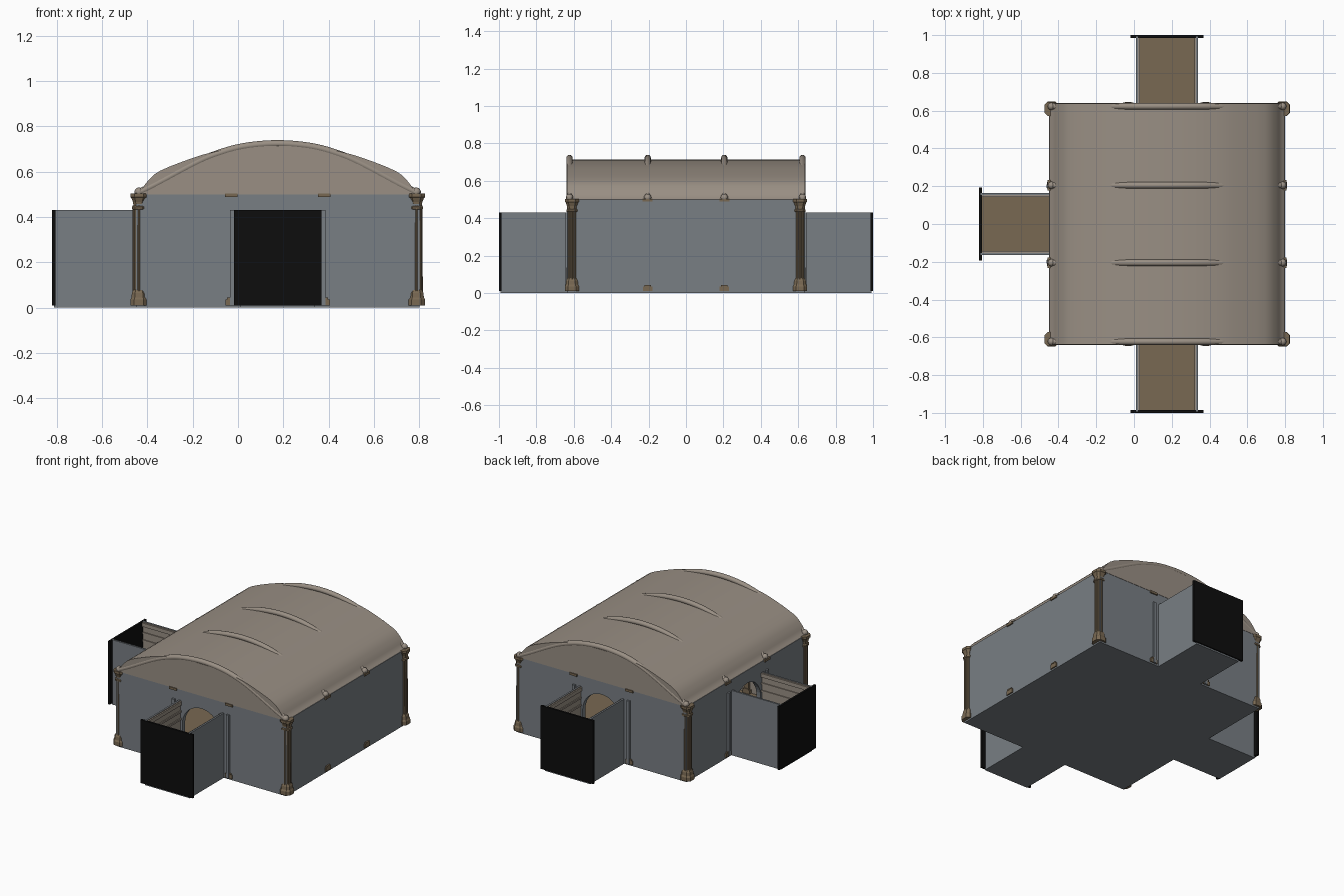
import bpy, bmesh, math
from mathutils import Matrix, Vector

if "Cube" in bpy.data.objects:
    bpy.data.objects.remove(bpy.data.objects["Cube"])

CX = 0.175            # hall centre in x
HX, HY = 0.625, 0.635 # hall half sizes
Z0, ZW = 0.01, 0.50   # floor and wall top
T = 0.03              # wall thickness


def mat(name, rgb):
    m = bpy.data.materials.new(name)
    m.diffuse_color = (*rgb, 1)
    m.use_nodes = True
    m.node_tree.nodes["Principled BSDF"].inputs["Base Color"].default_value = m.diffuse_color
    return m


SLATE = mat("slate", (0.19, 0.21, 0.23))
ROOF = mat("warm_stone", (0.32, 0.275, 0.23))
TAN = mat("tan_stone", (0.19, 0.14, 0.085))
BLACK = mat("black", (0.004, 0.004, 0.004))


def finish(name, bm, mats, smooth=False, xf=None):
    if xf is not None:
        bm.transform(xf)
    bmesh.ops.recalc_face_normals(bm, faces=bm.faces)
    me = bpy.data.meshes.new(name)
    bm.to_mesh(me)
    bm.free()
    ob = bpy.data.objects.new(name, me)
    bpy.context.collection.objects.link(ob)
    for m in mats:
        me.materials.append(m)
    if smooth:
        bpy.ops.object.select_all(action='DESELECT')
        ob.select_set(True)
        bpy.context.view_layer.objects.active = ob
        bpy.ops.object.shade_smooth_by_angle(angle=math.radians(35))
    return ob


def add_box(bm, lo, hi):
    c = [(a + b) / 2 for a, b in zip(lo, hi)]
    s = [b - a for a, b in zip(lo, hi)]
    return bmesh.ops.create_cube(bm, size=1, matrix=Matrix.Translation(c) @ Matrix.Diagonal((*s, 1)))


def box(name, lo, hi, m, xf=None):
    bm = bmesh.new()
    add_box(bm, lo, hi)
    return finish(name, bm, [m], xf=xf)


def prism(pts, y0, y1):
    """Extrude an (x, z) outline along y."""
    bm = bmesh.new()
    f = bm.faces.new([bm.verts.new((x, y0, z)) for x, z in pts])
    ext = bmesh.ops.extrude_face_region(bm, geom=[f])
    bmesh.ops.translate(bm, vec=(0, y1 - y0, 0),
                        verts=[g for g in ext["geom"] if isinstance(g, bmesh.types.BMVert)])
    return bm


def smooth_curve(keys, n):
    """Sample a mirrored arc through (distance, height) keys with a spline."""
    pts = [Vector((-d, z)) for d, z in keys] + [Vector((d, z)) for d, z in reversed(keys[:-1])]
    out = []
    for i in range(len(pts) - 1):
        p0, p1, p2, p3 = pts[max(i - 1, 0)], pts[i], pts[i + 1], pts[min(i + 2, len(pts) - 1)]
        for k in range(n):
            t = k / n
            out.append(0.5 * (2 * p1 + (p2 - p0) * t + (2 * p0 - 5 * p1 + 4 * p2 - p3) * t * t
                              + (3 * p1 - p0 - 3 * p2 + p3) * t ** 3))
    return out + [pts[-1]]


# Each wall is modelled facing -y, then turned into place
def side(angle, dist):
    return Matrix.Translation((CX, 0, 0)) @ Matrix.Rotation(angle, 4, 'Z') @ Matrix.Translation((0, -dist, 0))


SOUTH, NORTH = side(0, HY), side(math.pi, HY)
WEST, EAST = side(-math.pi / 2, HX), side(math.pi / 2, HX)


# Walls, three of them with an arched doorway
def wall(name, half, xf, door):
    pts = [(-half, Z0)]
    if door:
        r, spring = 0.14, 0.275
        pts += [(-r, Z0)]
        pts += [(-r * math.cos(math.pi * i / 20), spring + r * math.sin(math.pi * i / 20)) for i in range(21)]
        pts += [(r, Z0)]
    pts += [(half, Z0), (half, ZW), (-half, ZW)]
    bm = prism(pts, 0, T)
    bmesh.ops.recalc_face_normals(bm, faces=bm.faces)
    for f in bm.faces:
        f.material_index = 1 if f.normal.y > 0.9 else 0
    finish(name, bm, [SLATE, ROOF], xf=xf)


wall("front_wall", HX, SOUTH, True)
wall("back_wall", HX, NORTH, True)
wall("left_wall", HY, WEST, True)
wall("right_wall", HY, EAST, False)


# Floors: slate underneath, tan on top
def floor(name, lo, hi, xf=None):
    bm = bmesh.new()
    add_box(bm, lo, hi)
    for f in bm.faces:
        f.material_index = 1 if f.normal.z > 0.9 else 0
    finish(name, bm, [SLATE, TAN], xf=xf)


floor("hall_floor", (CX - HX, -HY, 0), (CX + HX, HY, 0.012))


# Open-topped porches with a black end panel
def porch(label, xf, length):
    w, t, top = 0.165, 0.012, 0.43
    floor(label + "_porch_floor", (-w, -length, 0), (w, 0, 0.012), xf)
    for s, tag in ((-1, "a"), (1, "b")):
        bm = bmesh.new()
        add_box(bm, (min(s * w, s * (w - t)), -length, Z0), (max(s * w, s * (w - t)), 0, top))
        for f in bm.faces:
            f.material_index = 1 if f.normal.x * s < -0.9 else 0
        finish(f"{label}_porch_wall_{tag}", bm, [SLATE, ROOF], xf=xf)
        # horizontal mouldings on the inner face
        bm = bmesh.new()
        for z, h, d in ((0.03, 0.04, 0.008), (0.30, 0.012, 0.006), (0.35, 0.012, 0.006), (0.40, 0.025, 0.009)):
            xs = sorted((s * (w - t), s * (w - t - d)))
            add_box(bm, (xs[0], -length, z), (xs[1], 0, z + h))
        finish(f"{label}_porch_moulding_{tag}", bm, [ROOF], xf=xf)
        # door jamb strip on the outer wall
        xs = sorted((s * 0.19, s * 0.21))
        box(f"{label}_door_jamb_{tag}", (xs[0], -0.012, Z0), (xs[1], 0, top), SLATE, xf)
    box(label + "_end_panel", (-0.193, -length - 0.008, Z0), (0.193, -length + 0.006, top), BLACK, xf)


porch("front", SOUTH, 0.357)
porch("back", NORTH, 0.357)
porch("left", WEST, 0.362)

# Vaulted roof
ROOF_KEYS = [(0.622, 0.50), (0.60, 0.52), (0.575, 0.556), (0.52, 0.603), (0.37, 0.662),
             (0.27, 0.689), (0.15, 0.707), (0, 0.713)]
profile = [(p.x + CX, p.y) for p in smooth_curve(ROOF_KEYS, 3)]
finish("vaulted_roof", prism(profile, -HY - 0.002, HY + 0.002), [ROOF], smooth=True)

# Arched ribs, partly sunk in the roof
RIB_KEYS = [(0.622, 0.503), (0.54, 0.543), (0.37, 0.634), (0.27, 0.677), (0.15, 0.710), (0, 0.723)]
rib_path = smooth_curve(RIB_KEYS, 6)
for i, y in enumerate((-0.623, -0.205, 0.205, 0.623)):
    bm = bmesh.new()
    rings = []
    for k, p in enumerate(rib_path):
        a, b = rib_path[max(k - 1, 0)], rib_path[min(k + 1, len(rib_path) - 1)]
        n = Vector((-(b - a).y, (b - a).x)).normalized()
        rings.append([bm.verts.new((CX + p.x + n.x * 0.016 * math.sin(q), y + 0.017 * math.cos(q),
                                    p.y + n.y * 0.016 * math.sin(q)))
                      for q in (math.tau * j / 12 for j in range(12))])
    for r0, r1 in zip(rings, rings[1:]):
        for j in range(12):
            bm.faces.new((r0[j], r0[(j + 1) % 12], r1[(j + 1) % 12], r1[j]))
    bm.faces.new(rings[0])
    bm.faces.new(rings[-1])
    # rounded rib feet
    for s in (-1, 1):
        bmesh.ops.create_uvsphere(bm, u_segments=12, v_segments=8, radius=0.02,
                                  matrix=Matrix.Translation((CX + s * 0.612, y, 0.51)))
    finish(f"roof_rib_{i}", bm, [ROOF], smooth=True)


# Clustered corner columns: stepped base, fluted shaft, flared capital
def stack(bm, x, y, levels, shape):
    rings = [[bm.verts.new((x + r * cx, y + r * cy, z)) for cx, cy in shape] for r, z in levels]
    n = len(shape)
    for a, b in zip(rings, rings[1:]):
        for j in range(n):
            bm.faces.new((a[j], a[(j + 1) % n], b[(j + 1) % n], b[j]))
    bm.faces.new(rings[0])
    bm.faces.new(rings[-1])


OCT = [(1, -.55), (1, .55), (.55, 1), (-.55, 1), (-1, .55), (-1, -.55), (-.55, -1), (.55, -1)]
ROUND = [(math.cos(math.tau * j / 10), math.sin(math.tau * j / 10)) for j in range(10)]
for sx in (-1, 1):
    for sy in (-1, 1):
        x, y = CX + sx * 0.612, sy * 0.610
        bm = bmesh.new()
        stack(bm, x, y, [(.038, Z0), (.038, .035), (.033, .045), (.031, .065), (.024, .08)], OCT)
        stack(bm, x, y, [(.023, .07), (.021, .45)], ROUND)
        for q in range(8):
            a = math.tau * q / 8
            stack(bm, x + .021 * math.cos(a), y + .021 * math.sin(a), [(.007, .07), (.0065, .45)], ROUND)
        stack(bm, x, y, [(.024, .432), (.03, .436), (.03, .445), (.024, .45), (.026, .465),
                         (.033, .483), (.037, .487), (.037, .503)], OCT)
        finish(f"corner_column_{'l' if sx < 0 else 'r'}{'f' if sy < 0 else 'b'}", bm, [TAN])


# Inner pilasters whose feet and heads show through the walls
def pilaster(name, x, xf):
    bm = bmesh.new()
    add_box(bm, (x - .026, -.008, Z0), (x + .026, .05, .036))
    add_box(bm, (x - .018, -.010, .036), (x + .018, .05, .044))
    add_box(bm, (x - .016, .02, .04), (x + .016, .045, .49))
    add_box(bm, (x - .027, -.008, .488), (x + .027, .05, .503))
    finish(name, bm, [TAN], xf=xf)


for label, xf in (("front", SOUTH), ("back", NORTH), ("left", WEST), ("right", EAST)):
    for s in (-1, 1):
        pilaster(f"{label}_pilaster_{'a' if s < 0 else 'b'}", s * 0.205, xf)
